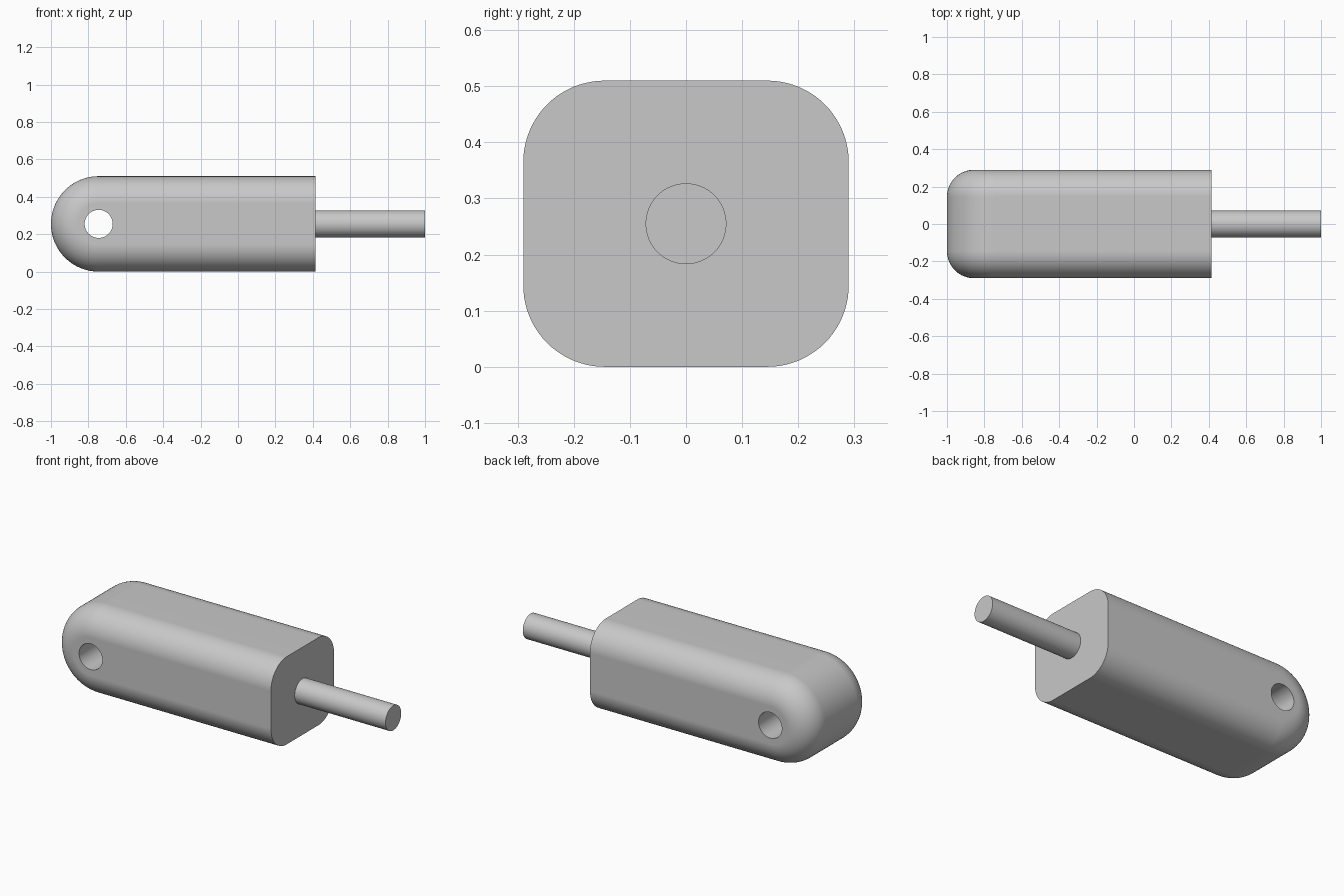
import bpy, bmesh
from math import sin, cos, pi, radians

if "Cube" in bpy.data.objects:
    bpy.data.objects.remove(bpy.data.objects["Cube"], do_unlink=True)

HALF_W, HALF_H, FILLET = 0.29, 0.255, 0.145
END_X, NOSE_X = 0.415, -1 + 0.255
ROD_R, HOLE_R = 0.072, 0.075
ARC, STEPS = 64, 20

grey = bpy.data.materials.new("plain_grey")
grey.use_nodes = True
grey.diffuse_color = (0.58, 0.58, 0.58, 1)
grey.node_tree.nodes["Principled BSDF"].inputs["Base Color"].default_value = grey.diffuse_color


def smooth(obj):
    bpy.ops.object.select_all(action='DESELECT')
    obj.select_set(True)
    bpy.context.view_layer.objects.active = obj
    bpy.ops.object.shade_smooth_by_angle(angle=radians(30))


def cylinder(name, radius, depth, location, rotation):
    bpy.ops.mesh.primitive_cylinder_add(vertices=64, radius=radius, depth=depth,
                                        location=location, rotation=rotation)
    obj = bpy.context.object
    obj.name = name
    obj.data.materials.append(grey)
    return obj


# Body: round-nosed outlines lofted across the width, inset along the fillets
bm = bmesh.new()


def outline(y, inset):
    r = HALF_H - inset
    pts = [(END_X, r)]
    for i in range(ARC + 1):
        a = pi / 2 + pi * i / ARC
        pts.append((NOSE_X + r * cos(a), r * sin(a)))
    pts.append((END_X, -r))
    return [bm.verts.new((x, y, HALF_H + z)) for x, z in pts]


layers = []
for i in range(STEPS + 1):
    a = pi / 2 * i / STEPS
    layers.append((HALF_W - FILLET * (1 - cos(a)), FILLET * (1 - sin(a))))
layers = [(-y, d) for y, d in layers] + layers[::-1]
rings = [outline(y, d) for y, d in layers]

for low, high in zip(rings, rings[1:]):
    for i in range(len(low) - 1):
        bm.faces.new((low[i], low[i + 1], high[i + 1], high[i]))
bm.faces.new(rings[0])
bm.faces.new(rings[-1])
# flat end where the rod enters
bm.faces.new([r[0] for r in rings] + [r[-1] for r in reversed(rings)])
bmesh.ops.recalc_face_normals(bm, faces=bm.faces)
mesh = bpy.data.meshes.new("body")
bm.to_mesh(mesh)
bm.free()
mesh.materials.append(grey)
body = bpy.data.objects.new("body", mesh)
bpy.context.collection.objects.link(body)

# Cross hole through the nose
cutter = cylinder("hole_cutter", HOLE_R, 1, (NOSE_X, 0, HALF_H), (pi / 2, 0, 0))
cut = body.modifiers.new("cross_hole", 'BOOLEAN')
cut.operation, cut.solver, cut.object = 'DIFFERENCE', 'EXACT', cutter
bpy.context.view_layer.objects.active = body
bpy.ops.object.modifier_apply(modifier=cut.name)
bpy.data.objects.remove(cutter, do_unlink=True)
smooth(body)
body.modifiers.new("even_shading", 'WEIGHTED_NORMAL').keep_sharp = True

# Rod
rod = cylinder("rod", ROD_R, 1 - END_X, ((1 + END_X) / 2, 0, HALF_H), (0, pi / 2, 0))
smooth(rod)
